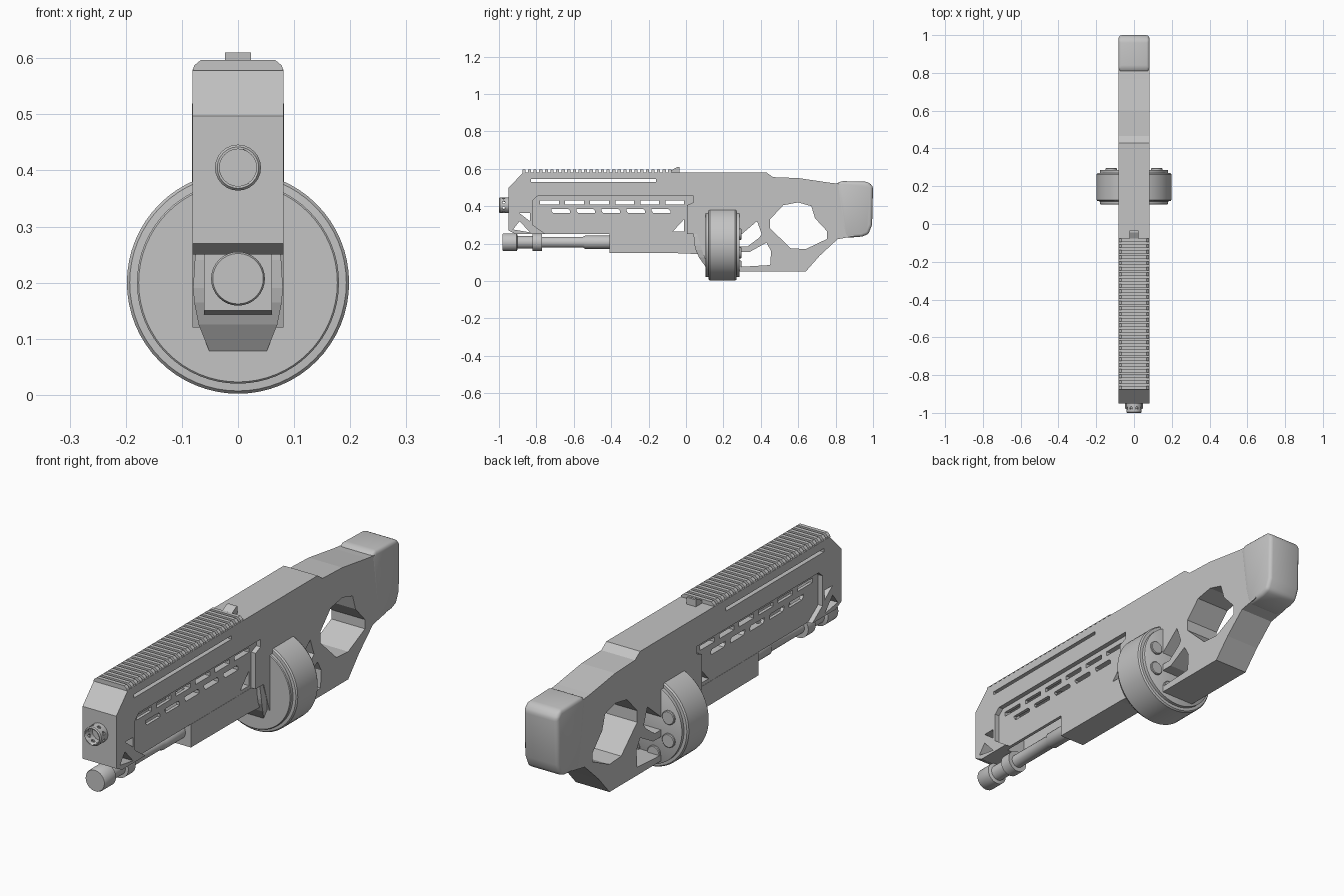
import bpy, bmesh, math
from mathutils import Vector

if "Cube" in bpy.data.objects:
    bpy.data.objects.remove(bpy.data.objects["Cube"])

gray = bpy.data.materials.new("plain gray")
gray.diffuse_color = (0.55, 0.55, 0.55, 1)
gray.use_nodes = True
gray.node_tree.nodes["Principled BSDF"].inputs["Base Color"].default_value = gray.diffuse_color


def make(name, bm, smooth=False):
    bmesh.ops.recalc_face_normals(bm, faces=bm.faces)
    me = bpy.data.meshes.new(name)
    bm.to_mesh(me)
    bm.free()
    me.materials.append(gray)
    ob = bpy.data.objects.new(name, me)
    bpy.context.collection.objects.link(ob)
    if smooth:
        smooth_shade(ob)
    return ob


def smooth_shade(ob):
    bpy.ops.object.select_all(action='DESELECT')
    ob.select_set(True)
    bpy.context.view_layer.objects.active = ob
    bpy.ops.object.shade_smooth_by_angle(angle=math.radians(35))


def add_slab(bm, pts, x0, x1):
    """Side profile of (y, z) points extruded across x."""
    a = [bm.verts.new((x0, y, z)) for y, z in pts]
    b = [bm.verts.new((x1, y, z)) for y, z in pts]
    n = len(pts)
    bm.faces.new(a)
    bm.faces.new(b[::-1])
    for i in range(n):
        j = (i + 1) % n
        bm.faces.new((a[i], b[i], b[j], a[j]))


def slab(name, pts, x0, x1):
    bm = bmesh.new()
    add_slab(bm, pts, x0, x1)
    return make(name, bm)


def lathe(name, prof, z, x=0, seg=32, smooth=True):
    """Closed turned part along y from (y, radius) points."""
    bm = bmesh.new()
    rings = []
    for y, r in prof:
        rings.append([bm.verts.new((x + r * math.cos(2 * math.pi * i / seg), y,
                                    z + r * math.sin(2 * math.pi * i / seg)))
                      for i in range(seg)])
    for a, b in zip(rings, rings[1:]):
        for i in range(seg):
            j = (i + 1) % seg
            bm.faces.new((a[i], a[j], b[j], b[i]))
    bm.faces.new(rings[0])
    bm.faces.new(rings[-1])
    return make(name, bm, smooth)


def bake(ob):
    dg = bpy.context.evaluated_depsgraph_get()
    me = bpy.data.meshes.new_from_object(ob.evaluated_get(dg))
    ob.modifiers.clear()
    ob.data = me


def cut(ob, cutter):
    m = ob.modifiers.new("cut", 'BOOLEAN')
    m.operation = 'DIFFERENCE'
    m.solver = 'EXACT'
    m.object = cutter
    bake(ob)
    bpy.data.objects.remove(cutter)


def rect(y0, y1, z0, z1):
    return [(y0, z0), (y1, z0), (y1, z1), (y0, z1)]


# Main body: handguard, receiver and stock in one side profile
body = slab("body", [
    (-0.87, 0.58), (0.43, 0.58), (0.465, 0.555), (0.6, 0.55), (0.77, 0.525),
    (0.9, 0.51), (0.9, 0.24), (0.81, 0.223), (0.715, 0.135), (0.64, 0.05),
    (0.2, 0.05), (0.2, 0.12), (0.1, 0.12), (0.06, 0.25), (-0.91, 0.25),
    (-0.95, 0.27), (-0.95, 0.497)], -0.081, 0.081)

# Recessed handguard sides
window = [(-0.82, 0.30), (-0.82, 0.43), (-0.795, 0.453), (0.04, 0.453),
          (0.04, 0.42), (0.005, 0.405), (0.005, 0.2), (-0.75, 0.2), (-0.75, 0.25)]
bm = bmesh.new()
add_slab(bm, window, 0.06, 0.12)
add_slab(bm, window, -0.12, -0.06)
cut(body, make("window_cutter", bm))

# Hollow underside of the handguard
cut(body, slab("trench_cutter", rect(-0.78, -0.43, 0.2, 0.44), -0.046, 0.046))

# Through openings: slots, front braces, stock holes
bm = bmesh.new()
add_slab(bm, rect(-0.83, -0.16, 0.53, 0.545), -0.2, 0.2)
for i in range(6):
    c = -0.73 + 0.134 * i
    add_slab(bm, rect(c - 0.05, c + 0.05, 0.41, 0.43), -0.2, 0.2)
for i in range(5):
    c = -0.67 + 0.134 * i
    add_slab(bm, [(c - 0.05, 0.375), (c - 0.04, 0.362), (c + 0.05, 0.362),
                  (c + 0.05, 0.375), (c + 0.04, 0.384), (c - 0.05, 0.384)], -0.2, 0.2)
for hole in (
        [(-0.89, 0.362), (-0.835, 0.362), (-0.835, 0.32)],
        [(-0.925, 0.275), (-0.89, 0.32), (-0.835, 0.26)],
        [(-0.07, 0.265), (-0.01, 0.265), (-0.01, 0.33)],
        [(0.45, 0.33), (0.52, 0.405), (0.6, 0.42), (0.67, 0.40), (0.69, 0.335),
         (0.755, 0.265), (0.755, 0.225), (0.64, 0.17), (0.56, 0.175), (0.45, 0.28)],
        [(0.28, 0.235), (0.38, 0.32), (0.405, 0.25), (0.39, 0.23), (0.33, 0.185), (0.28, 0.185)],
        [(0.28, 0.155), (0.34, 0.155), (0.43, 0.205), (0.455, 0.16), (0.45, 0.085), (0.28, 0.075)]):
    add_slab(bm, hole, -0.2, 0.2)
cut(body, make("hole_cutter", bm))

# Butt pad with rounded edges
pad = slab("butt_pad", [
    (0.80, 0.515), (0.825, 0.534), (0.975, 0.53), (1.0, 0.505), (0.995, 0.30),
    (0.975, 0.25), (0.94, 0.237), (0.85, 0.23), (0.83, 0.30)], -0.082, 0.082)
bv = pad.modifiers.new("round", 'BEVEL')
bv.width = 0.016
bv.segments = 3
bake(pad)
smooth_shade(pad)

# Top rail: base strip and repeated teeth with rounded shoulders
bm = bmesh.new()
sect = [(-0.081, 0.578), (0.081, 0.578), (0.078, 0.587), (0.066, 0.597),
        (-0.066, 0.597), (-0.078, 0.587)]
for i in range(27):
    y = -0.875 + 0.03 * i
    a = [bm.verts.new((x, y, z)) for x, z in sect]
    b = [bm.verts.new((x, y + 0.017, z)) for x, z in sect]
    bm.faces.new(a)
    bm.faces.new(b[::-1])
    for k in range(6):
        j = (k + 1) % 6
        bm.faces.new((a[k], b[k], b[j], a[j]))
make("rail_teeth", bm)
slab("rear_sight", [(-0.078, 0.575), (-0.035, 0.575), (-0.035, 0.61),
                    (-0.045, 0.61), (-0.078, 0.592)], -0.023, 0.023)

# Lower receiver and the launcher tube held in it
slab("lower_receiver", [(-0.41, 0.15), (-0.41, 0.25), (0.12, 0.25), (0.12, 0.14),
                        (-0.02, 0.148)], -0.061, 0.061)
lathe("launcher_tube", [
    (-0.98, 0.045), (-0.975, 0.048), (-0.905, 0.048), (-0.90, 0.034), (-0.82, 0.034),
    (-0.82, 0.048), (-0.77, 0.048), (-0.77, 0.029), (-0.55, 0.029), (-0.54, 0.035),
    (-0.38, 0.035)], 0.207)

# Muzzle: hollow tip with rows of vents
muzzle = lathe("muzzle", [(-1.0, 0.037), (-0.995, 0.041), (-0.94, 0.041)], 0.405, seg=24)
cut(muzzle, lathe("bore_cutter", [(-1.1, 0.033), (-0.952, 0.033)], 0.405, seg=24))
bm = bmesh.new()
for i in range(8):
    t = math.pi * (i + 0.5) / 4
    d = Vector((math.cos(t), 0, math.sin(t)))
    mat = d.to_track_quat('Z', 'Y').to_matrix().to_4x4()
    mat.translation = Vector((0, -0.975, 0.405)) + d * 0.04
    bmesh.ops.create_cone(bm, cap_ends=True, segments=8, radius1=0.008,
                          radius2=0.008, depth=0.03, matrix=mat)
cut(muzzle, make("vent_cutter", bm))

# Magazine well: tapered front with a curved lower edge
bm = bmesh.new()
rows = [(0.30, 0.07, 0.04), (0.24, 0.077, 0.041), (0.19, 0.08, 0.046),
        (0.165, 0.078, 0.052), (0.125, 0.07, 0.07), (0.075, 0.05, 0.105)]
loops = [[bm.verts.new(p) for p in ((-w, y, z), (w, y, z), (w, 0.14, z), (-w, 0.14, z))]
         for z, w, y in rows]
for a, b in zip(loops, loops[1:]):
    for i in range(4):
        j = (i + 1) % 4
        bm.faces.new((a[i], a[j], b[j], b[i]))
bm.faces.new(loops[0])
bm.faces.new(loops[-1])
make("magazine_well", bm)

# Drum magazine with round caps on the rear face
lathe("drum", [(0.103, 0.177), (0.106, 0.18), (0.120, 0.18), (0.121, 0.193), (0.127, 0.198),
               (0.263, 0.198), (0.27, 0.193), (0.271, 0.18), (0.285, 0.18), (0.287, 0.177)],
      0.2, seg=64)
for i in range(8):
    t = math.pi * (i + 0.5) / 4
    lathe("drum_cap", [(0.28, 0.03), (0.293, 0.03), (0.296, 0.027)],
          0.2 + 0.13 * math.sin(t), 0.13 * math.cos(t), 20)
